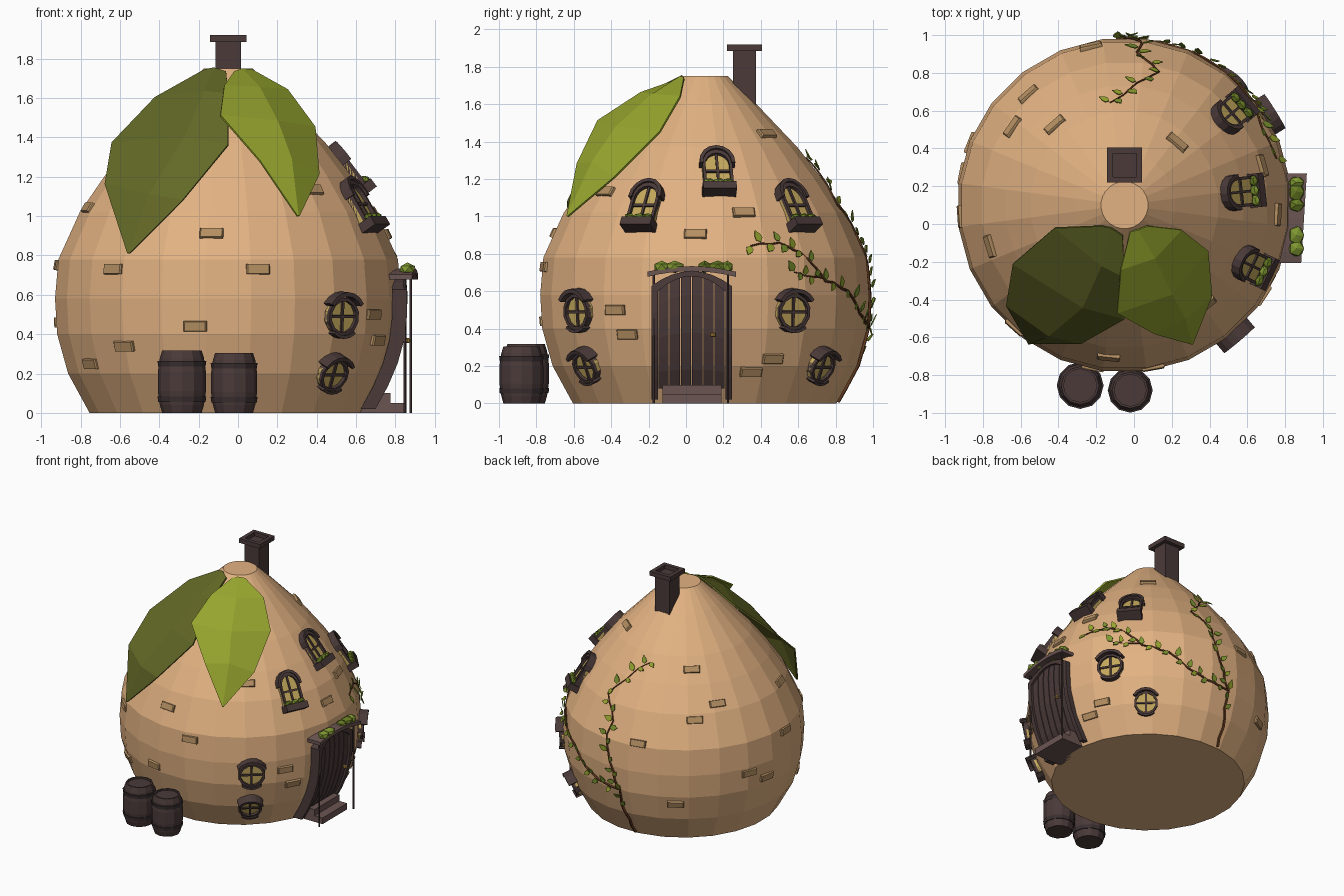
import bpy, bmesh, random
from math import sin, cos, pi, radians, sqrt
from mathutils import Vector, Matrix

if "Cube" in bpy.data.objects:
    bpy.data.objects.remove(bpy.data.objects["Cube"])
random.seed(4)


def mat(name, hexa):
    c = [int(hexa[i:i + 2], 16) / 255 for i in (0, 2, 4)]
    m = bpy.data.materials.new(name)
    m.diffuse_color = [x / 12.92 if x < .04 else ((x + .055) / 1.055) ** 2.4 for x in c] + [1]
    m.use_nodes = True
    m.node_tree.nodes["Principled BSDF"].inputs["Base Color"].default_value = m.diffuse_color
    return m


SHELL, BRICK, WOOD = mat("shell", "E2B282"), mat("brick", "B48F62"), mat("wood", "4A3A39")
PLANK, GLASS, BARK = mat("step_wood", "6B5552"), mat("glass", "C4A85C"), mat("bark", "643B1F")
DARKLEAF, LEAF, VINE = mat("dark_leaf", "636826"), mat("leaf", "96A52E"), mat("vine_leaf", "7E9630")
BUSH, BRASS = mat("bush", "667A22"), mat("brass", "B08A45")


def mesh(name, verts, faces, m, mx=Matrix()):
    me = bpy.data.meshes.new(name)
    me.from_pydata([mx @ Vector(v) for v in verts], [], faces)
    bm = bmesh.new()
    bm.from_mesh(me)
    bmesh.ops.recalc_face_normals(bm, faces=bm.faces)
    bm.to_mesh(me)
    bm.free()
    me.materials.append(m)
    ob = bpy.data.objects.new(name, me)
    bpy.context.collection.objects.link(ob)
    return ob


def loft(name, loops, m, mx=Matrix(), ring=False):
    n, k = len(loops[0]), len(loops)
    faces = [(i * n + j, i * n + (j + 1) % n, (i + 1) % k * n + (j + 1) % n, (i + 1) % k * n + j)
             for i in range(k if ring else k - 1) for j in range(n)]
    if not ring:
        faces += [tuple(range(n)), tuple(range((k - 1) * n, k * n))]
    return mesh(name, [p for l in loops for p in l], faces, m, mx)


def prism(name, pts, h0, h1, m, mx=Matrix()):
    return loft(name, [[(x, y, h) for x, y in pts] for h in (h0, h1)], m, mx)


def box(name, x0, x1, y0, y1, z0, z1, m, mx=Matrix()):
    return prism(name, [(x0, y0), (x1, y0), (x1, y1), (x0, y1)], z0, z1, m, mx)


def lathe(name, prof, sides, c, m, start=0.0):
    return loft(name, [[(c[0] + r * cos(start + 2 * pi * i / sides), c[1] + r * sin(start + 2 * pi * i / sides), z)
                        for i in range(sides)] for z, r in prof], m)


def bush(mx, size):
    bm = bmesh.new()
    bmesh.ops.create_icosphere(bm, subdivisions=1, radius=1, matrix=mx @ Matrix.Diagonal((*size, 1)))
    me = bpy.data.meshes.new("bush")
    bm.to_mesh(me)
    bm.free()
    me.materials.append(random.choice([BUSH, VINE]))
    bpy.context.collection.objects.link(bpy.data.objects.new("bush", me))


# Shell body: a 24-sided turned profile
PROF = [(0, .71), (.2, .82), (.4, .876), (.58, .887), (.78, .87), (1.02, .76), (1.2, .635),
        (1.37, .5), (1.61, .27), (1.75, .125)]
CX, CY = -.05, .1
lathe("shell_body", PROF, 24, (CX, CY), SHELL, radians(7.5))


def R(z):
    z = min(max(z, 0), 1.75)
    for (a, ra), (b, rb) in zip(PROF, PROF[1:]):
        if z <= b:
            return ra + (rb - ra) * (z - a) / (b - a)


def frame(a, z, h=0):
    """Axes on the shell: x sideways, y up the slope, z outward."""
    a = radians(a)
    n = Vector((cos(a), sin(a), -(R(z + .06) - R(z - .06)) / .12)).normalized()
    u = Vector((-sin(a), cos(a), 0))
    v = n.cross(u)
    p = Vector((CX + R(z) * .993 * cos(a), CY + R(z) * .993 * sin(a), z)) + n * h
    return Matrix.Translation(p) @ Matrix((u, v, n)).transposed().to_4x4()


# Chimney with hollow cap
box("chimney_stack", -.115, .015, .25, .375, 1.4, 1.89, WOOD)
sq = lambda s, z: [(-.05 + sx * s, .312 + sy * s, z) for sx, sy in ((-1, -1), (1, -1), (1, 1), (-1, 1))]
loft("chimney_cap", [sq(.093, 1.885), sq(.093, 1.92), sq(.062, 1.92), sq(.062, 1.89)], WOOD)


# Two big creased leaves on the crown
def big_leaf(name, left, mid, right, m):
    v = [p for row in zip(left, mid, right) for p in row]
    f = [(i * 3 + j, i * 3 + j + 1, i * 3 + j + 4, i * 3 + j + 3) for i in range(len(mid) - 1) for j in (0, 1)]
    s = mesh(name, v, f, m).modifiers.new("thickness", 'SOLIDIFY')
    s.thickness, s.offset = .012, 0


big_leaf("leaf_right",
         [(-.02, -.04, 1.73), (-.07, -.24, 1.66), (-.09, -.47, 1.51), (.11, -.58, 1.28), (.3, -.63, 1.0)],
         [(.02, -.03, 1.745), (.11, -.18, 1.65), (.2, -.37, 1.48), (.27, -.5, 1.29), (.305, -.635, 1.0)],
         [(.07, -.01, 1.74), (.25, -.03, 1.64), (.39, -.14, 1.45), (.41, -.38, 1.21), (.31, -.63, 1.0)], LEAF)
big_leaf("leaf_left",
         [(-.17, -.01, 1.74), (-.42, -.02, 1.6), (-.64, -.21, 1.37), (-.675, -.43, 1.16), (-.56, -.625, .81)],
         [(-.12, -.02, 1.75), (-.17, -.22, 1.63), (-.27, -.44, 1.4), (-.45, -.59, 1.11), (-.555, -.635, .81)],
         [(-.06, -.06, 1.73), (-.05, -.28, 1.62), (-.05, -.5, 1.36), (-.28, -.63, 1.08), (-.55, -.63, .81)], DARKLEAF)

# Scattered bricks (angle round the shell, height)
for a, z in [(-96, .91), (-132, .73), (-80, .73), (-101, .44), (-128, .34), (-147, .25), (-163, 1.04), (-176, .75),
             (-51, 1.13), (-33, .5), (-28.5, .37), (50, 1.44), (16, 1.02), (-3.5, .905), (26, .24), (18, .17),
             (131, .98), (145, 1.07), (131, 1.29), (102, .8), (121, .34), (158, .54), (169, .46)]:
    loft("brick", [[(x * s, y * s, h) for x, y in ((-.06, -.026), (.06, -.026), (.06, .026), (-.06, .026))]
                   for s, h in ((1, -.03), (1, .01), (.9, .017))], BRICK, frame(a, z))


# Windows
def window(name, outline, inset, mx):
    n = len(outline)
    prism(name + "_glass", outline, -.04, .014, GLASS, mx)
    inn = [(x * inset, y * inset) for x, y in outline]
    loft(name + "_frame", [[(*inn[i], -.03), (*inn[i], .034), (*outline[i], .034), (*outline[i], -.03)]
                           for i in range(n)], WOOD, mx, True)
    w, lo, hi = max(p[0] for p in outline), min(p[1] for p in outline), max(p[1] for p in outline)
    box(name + "_upright_bar", -.007, .007, lo, hi, 0, .024, WOOD, mx)
    box(name + "_cross_bar", -w, w, -.007, .007, 0, .024, WOOD, mx)


def arc(r, ry, a0, a1, k, y=0):
    return [(r * cos(radians(a0 + (a1 - a0) * i / k)), y + ry * sin(radians(a0 + (a1 - a0) * i / k)))
            for i in range(k + 1)]


for a, z in [(-25.5, 1.05), (6.4, 1.23), (40.5, 1.05)]:
    mx = frame(a, z)
    window("arched_window", [(-.08, -.12), (.08, -.12)] + arc(.08, .09, 0, 180, 8, .05), .8, mx)
    prism("arched_window_hood", arc(.096, .106, -5, 185, 8, .05) + arc(.076, .086, 185, -5, 8, .05),
          -.03, .046, WOOD, mx)
    box("flower_box", -.09, .09, -.15, -.1, -.03, .065, WOOD, mx)
    for x in (-.055, 0, .05):
        bush(mx @ Matrix.Translation((x, -.09, .04)), (.034, .022, .025))

for a, z, r in [(-49.6, .49, .1), (32, .49, .1), (-50, .2, .088), (49, .2, .088)]:
    mx = frame(a, z)
    window("round_window", arc(r, r * .98, 15, 345, 11), .82, mx)
    prism("round_window_hood", arc(r * 1.25, r * 1.27, 32, 148, 6) + arc(r * 1.05, r * 1.04, 148, 32, 6),
          -.03, .06, WOOD, mx)
    prism("round_window_sill", arc(r * 1.12, r * 1.12, 230, 310, 4) + arc(r * .95, r * .95, 310, 230, 4),
          -.03, .045, WOOD, mx)

# Door: bowed planks following the shell
DY = .03
dp = lambda y, z, h: (CX + R(z) * .99 + h, y, z)
top = lambda y: .6 + .08 * (1 - ((y - DY) / .2) ** 2)
for i in range(6):
    y0, y1 = DY - .18 + .06 * i + .003, DY - .12 + .06 * i - .003
    loft("door_plank", [[dp(y, .08 + (top(y) - .08) * k / 6, h) for y, h in
                         ((y0, -.04), (y1, -.04), (y1, .018), (y0, .018))] for k in range(7)], WOOD)
path = [(-1, .02 + .58 * k / 5) for k in range(6)] + [(-1 + k / 4, 0) for k in range(1, 8)] \
    + [(1, .6 - .58 * k / 5) for k in range(6)]
loops = []
for t, z in path:
    z0 = z or top(DY + t * .2)
    z1 = z0 if z and z < .59 else z0 + .028
    loops.append([dp(DY + t * .18, z0, -.04), dp(DY + t * .18, z0, .035),
                  dp(DY + t * .215, z1, .035), dp(DY + t * .215, z1, -.04)])
loft("door_frame", loops, WOOD)
lathe("door_knob", [(.355, .006), (.36, .016), (.375, .016), (.38, .006)], 8, (.86, .145), BRASS)

# Porch: steps, curved canopy, thin posts, planting
box("step_top", .6, .775, -.125, .19, 0, .1, PLANK)
box("step_low", .6, .845, -.125, .19, 0, .05, PLANK)
loops = []
for k in range(9):
    t = k / 4 - 1
    z, x = .677 + .03 * (1 - t * t), .9 + .015 * t
    loops.append([(.76, DY + .237 * t, z), (x, DY + .237 * t, z), (x, DY + .237 * t, z + .027),
                  (.76, DY + .237 * t, z + .027)])
loft("porch_canopy", loops, PLANK)
for x, y in ((.848, -.172), (.878, .225)):
    lathe("porch_post", [(0, .007), (.69, .007)], 6, (x, y), WOOD)
for y, s in ((-.13, .045), (-.06, .055), (.1, .04), (.17, .058), (.22, .035)):
    bush(Matrix.Translation((.86, y, .73)), (.045, s, .034))

# Barrels with hoops
for x, y, s in ((-.285, -.855, 1.0), (-.02, -.88, .96)):
    lathe("barrel", [(0, .1 * s), (.04, .112 * s), (.11 * s, .122 * s), (.21 * s, .122 * s), (.28 * s, .112 * s),
                     (.318 * s, .1 * s), (.318 * s, .088 * s), (.305 * s, .088 * s)], 12, (x, y), WOOD)
    for z in (.055, .235):
        lathe("barrel_hoop", [(z * s, .12 * s), (z * s + .028, .124 * s)], 12, (x, y), mat("hoop", "3A2F30"))


# Climbing vine: stems on the shell with small leaves
def vine(pts, r0, leaf_from):
    sub = []
    for (a, z), (b, w) in zip(pts, pts[1:]):
        sub += [(a + (b - a) * k / 3 + random.uniform(-.8, .8), z + (w - z) * k / 3 + random.uniform(-.008, .008))
                for k in range(3)]
    sub = [(a, max(z, .01)) for a, z in sub] + [pts[-1]]
    fr = [frame(a, z, .006) for a, z in sub]
    loops = []
    for i, f in enumerate(fr):
        t = (fr[min(i + 1, len(fr) - 1)].translation - fr[max(i - 1, 0)].translation).normalized()
        n = f.col[2].to_3d()
        s = t.cross(n)
        r = r0 * (1 - .6 * i / len(fr))
        loops.append([f.translation + s * r * cos(2 * pi * k / 5) + n * r * sin(2 * pi * k / 5) for k in range(5)])
        if i >= leaf_from:
            side = 1 if i % 2 else -1
            ang = math_angle(t, f) + side * random.uniform(.7, 1.3) - pi / 2
            q = f @ Matrix.Rotation(ang, 4, 'Z') @ Matrix.Rotation(random.uniform(.1, .4), 4, 'X')
            w = random.uniform(.8, 1.15)
            shape = [(0, .008), (.02, .025), (.018, .045), (0, .075), (-.018, .045), (-.02, .025)]
            prism("vine_leaf", [(x * w, y * w) for x, y in shape], .004, .009, random.choice([VINE, LEAF]), q)
    loft("vine_stem", loops, BARK)


def math_angle(t, f):
    return Vector((1, 0)).angle_signed(Vector((t.dot(f.col[0].to_3d()), t.dot(f.col[1].to_3d())))) * -1


vine([(96, .01), (93, .2), (92, .4), (80, .43), (70, .48), (60, .6), (48, .66), (37, .8), (29, .86), (17, .84)], .011, 4)
vine([(92, .4), (89, .55), (84, .75), (86, .9), (76, 1.06), (88, 1.24), (98, 1.31)], .009, 1)
vine([(48, .66), (40, .68), (33, .7)], .006, 3)
